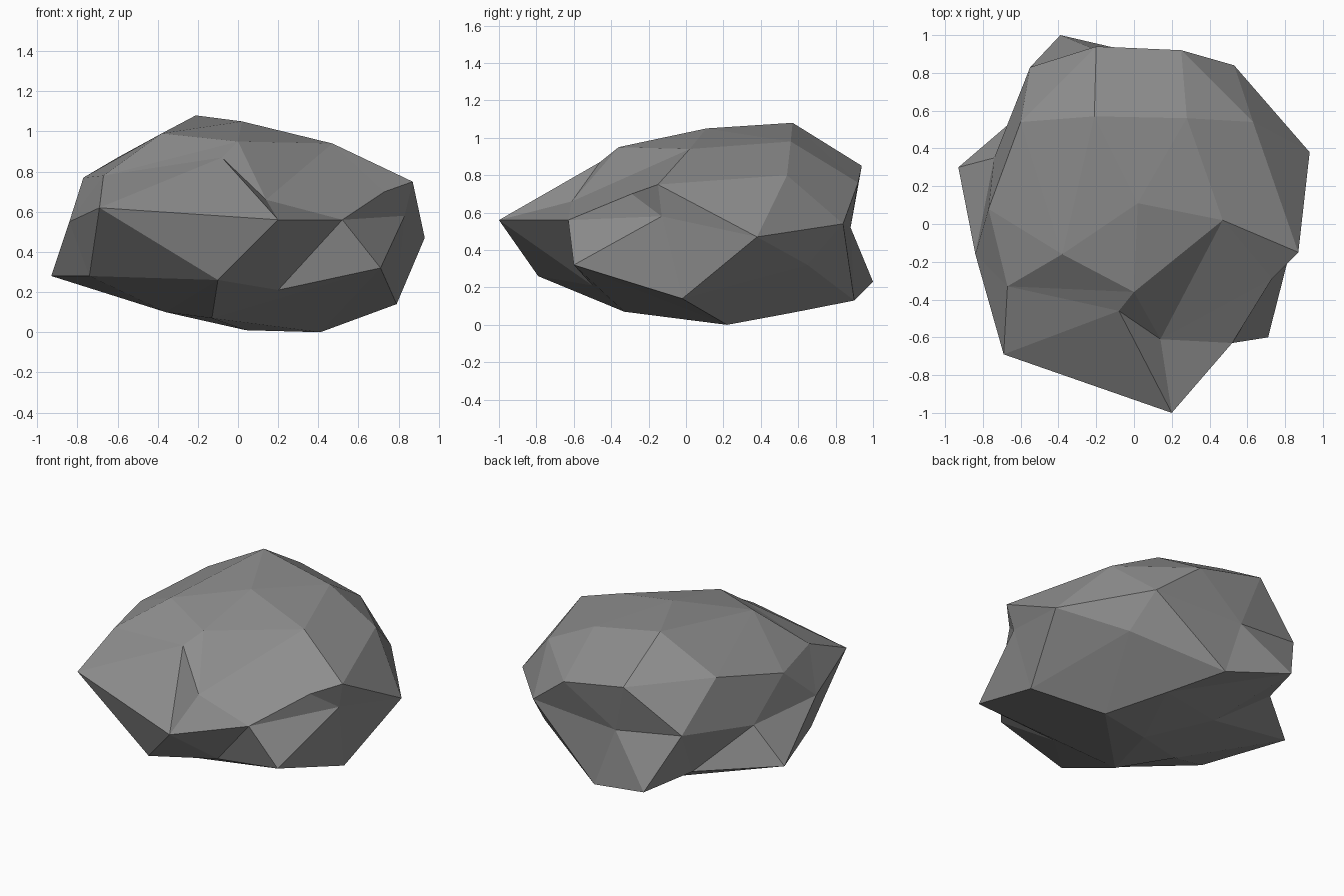
import bpy, bmesh, math
from mathutils import Matrix

# Stone outline: one short ring of corner points per level, counter-clockwise from +x
CROWN = [(0.02, 0.11, 1.05)]
UPPER = [(0.28, 0.56, 0.98), (-0.21, 0.57, 1.08), (-0.38, -0.16, 0.99),
         (0.0, -0.36, 0.95), (0.47, 0.02, 0.94)]
SHOULDER = [(0.87, -0.15, 0.75), (0.63, 0.54, 0.80), (0.25, 0.92, 0.76),
            (-0.20, 0.94, 0.85), (-0.60, 0.54, 0.87), (-0.77, 0.08, 0.77),
            (-0.67, -0.33, 0.78), (-0.08, -0.46, 0.87), (0.14, -0.61, 0.66),
            (0.73, -0.29, 0.70)]
WAIST = [(0.93, 0.38, 0.47), (0.53, 0.84, 0.54), (-0.10, 0.88, 0.52),
         (-0.55, 0.83, 0.58), (-0.74, 0.35, 0.52), (-0.84, -0.16, 0.55),
         (-0.69, -0.69, 0.62), (0.20, -1.0, 0.56), (0.52, -0.63, 0.56),
         (0.83, -0.13, 0.58)]
SKIRT = [(0.79, -0.02, 0.14), (0.58, 0.65, 0.32), (0.04, 0.90, 0.13),
         (-0.39, 1.0, 0.23), (-0.51, 0.66, 0.27), (-0.93, 0.30, 0.28),
         (-0.74, -0.25, 0.28), (-0.10, -0.79, 0.26), (0.20, -0.50, 0.21),
         (0.71, -0.60, 0.32)]
UNDERSIDE = [(0.41, 0.22, 0.0), (0.22, 0.57, 0.065), (-0.24, 0.46, 0.09),
             (-0.36, -0.05, 0.10), (-0.13, -0.33, 0.07)]
BASE = [(0.04, 0.14, 0.01)]
RINGS = [CROWN, UPPER, SHOULDER, WAIST, SKIRT, UNDERSIDE, BASE]
LEVELS = [0.95, 0.7, 0.3, -0.3, -0.7, -0.95]


def ring_order(v):
    """Level of a sphere corner, then its angle around z."""
    level = sum(v.co.z < limit for limit in LEVELS)
    angle = (math.degrees(math.atan2(v.co.y, v.co.x)) + 1) % 360
    return level, angle


# Faceted sphere pulled into the stone's corners
bm = bmesh.new()
bmesh.ops.create_icosphere(bm, subdivisions=2, radius=1,
                           matrix=Matrix.Rotation(math.pi, 4, 'Z'))
corners = sorted(bm.verts, key=ring_order)
for vert, point in zip(corners, [p for ring in RINGS for p in ring]):
    vert.co = point
bmesh.ops.recalc_face_normals(bm, faces=bm.faces)

mesh = bpy.data.meshes.new("rock")
bm.to_mesh(mesh)
bm.free()
rock = bpy.data.objects.new("rock", mesh)
bpy.context.collection.objects.link(rock)

# Single flat grey
grey = bpy.data.materials.new("stone_grey")
grey.diffuse_color = (0.27, 0.27, 0.27, 1)
mesh.materials.append(grey)
